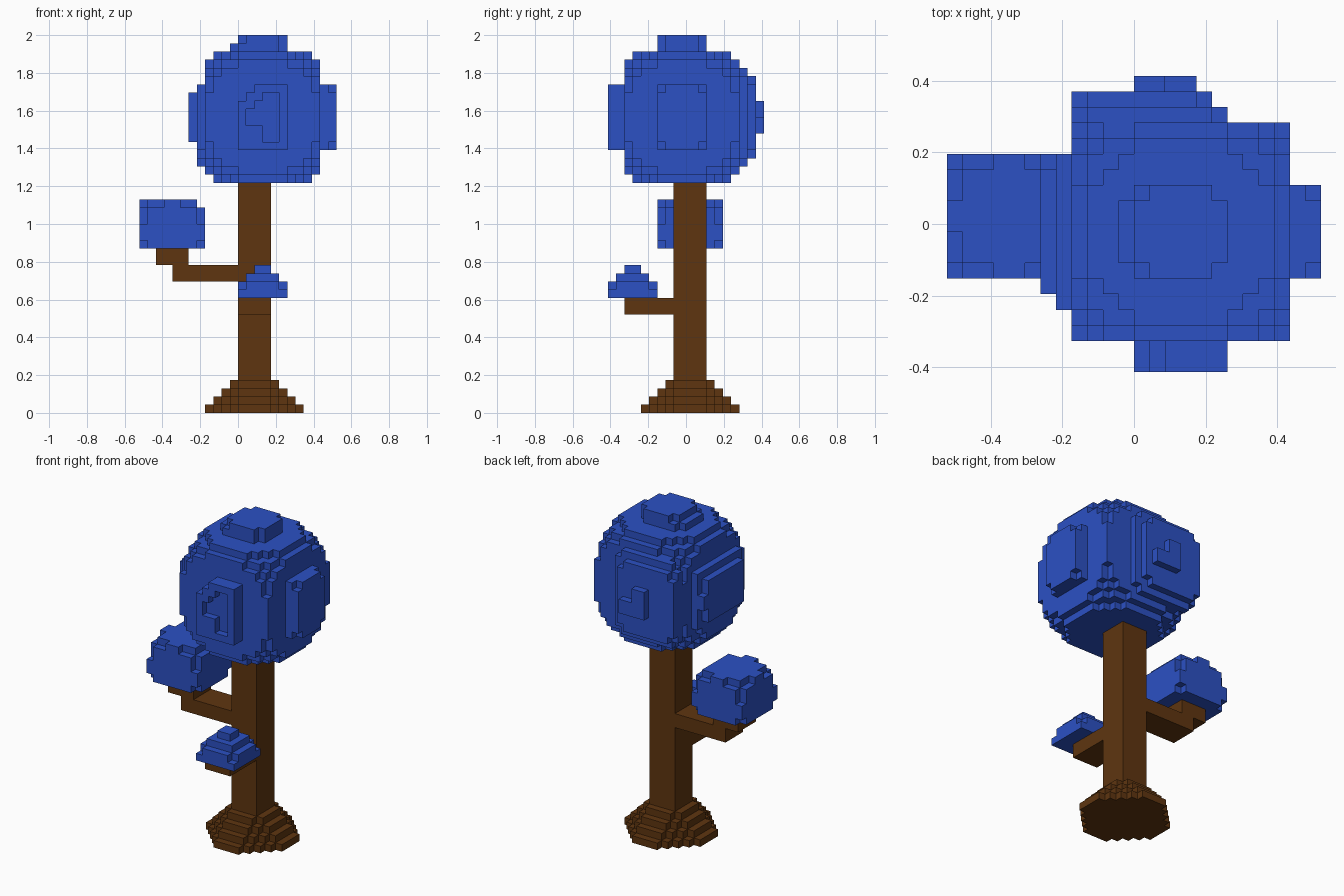
import bpy, bmesh
from mathutils import Vector

cube = bpy.data.objects.get("Cube")
if cube:
    bpy.data.objects.remove(cube, do_unlink=True)

V = 2 / 46                              # edge of one block
ORIGIN = Vector((-12, -9.5, 0))         # grid corner, in blocks


def material(name, rgb):
    m = bpy.data.materials.new(name)
    m.use_nodes = True
    m.diffuse_color = (*rgb, 1)
    bsdf = m.node_tree.nodes["Principled BSDF"]
    bsdf.inputs["Base Color"].default_value = (*rgb, 1)
    bsdf.inputs["Roughness"].default_value = 0.9
    return m


blue = material("leaf blue", (0.025, 0.082, 0.55))
brown = material("bark brown", (0.114, 0.036, 0.005))


def box(x, y, z, centre=None, radius=0):
    """Blocks in the given grid ranges, optionally rounded by a sphere."""
    cells = {(i, j, k) for i in range(*x) for j in range(*y) for k in range(*z)}
    if centre:
        c = Vector(centre)
        cells = {p for p in cells
                 if (Vector(p) + Vector((.5, .5, .5)) - c).length <= radius}
    return cells


# Trunk with flared, stepped roots
trunk = box((12, 16), (8, 12), (0, 28))
roots = set()
for k in range(4):
    h = 6 - k
    layer = box((14 - h, 14 + h), (10 - h, 10 + h), (k, k + 1))
    roots |= {p for p in layer
              if abs(p[0] - 13.5) + abs(p[1] - 9.5) <= h + 1}
roots -= trunk

# Branches
side_branch = box((4, 12), (8, 12), (16, 18)) | box((2, 6), (8, 12), (18, 20))
front_branch = box((12, 16), (2, 8), (12, 14))

# Main crown: rounded core with stepped plates on its sides
C, R = (15, 9, 36), 9.7
crown = box((8, 22), (2, 16), (28, 44), C, R)
crown |= box((11, 18), (6, 12), (44, 45), (14.5, 9, 44.5), 3.7)        # top
crown |= box((12, 18), (6, 12), (45, 46), (15, 9, 45.5), 3.4)
crown |= box((22, 23), (6, 12), (32, 40))                              # left
crown |= box((23, 24), (6, 12), (32, 40), (23.5, 9, 36), 4.2)
crown |= box((6, 7), (5, 14), (33, 39), C, R)                          # right
crown |= box((7, 8), (4, 14), (30, 40), C, R)
crown |= box((12, 18), (0, 2), (32, 40))                               # front
crown -= box((12, 13), (0, 2), (38, 40)) | box((13, 14), (0, 2), (39, 40))
crown -= box((15, 17), (0, 1), (33, 39)) | box((13, 15), (0, 1), (35, 37))
crown -= box((14, 15), (0, 1), (37, 38))
crown |= box((8, 18), (16, 17), (30, 42), (13, 9.5, 36), R)            # back
crown |= box((8, 17), (17, 18), (31, 41), (12.5, 9.5, 36), R)
crown |= box((12, 14), (18, 19), (34, 38)) | box((14, 16), (18, 19), (34, 36))

# Smaller leaf clusters on the branches
side_leaves = box((0, 8), (6, 14), (20, 26), (4, 10, 22.2), 5)
side_leaves -= box((7, 8), (6, 14), (25, 26))
front_leaves = box((12, 18), (0, 6), (14, 15))
front_leaves |= box((12, 18), (0, 6), (15, 16), (15, 3, 15.5), 3)
front_leaves |= box((13, 17), (1, 5), (16, 17)) | box((14, 16), (2, 4), (17, 18))

PARTS = [("trunk", trunk, brown), ("roots", roots, brown),
         ("side_branch", side_branch, brown),
         ("front_branch", front_branch, brown),
         ("crown", crown, blue), ("side_leaves", side_leaves, blue),
         ("front_leaves", front_leaves, blue)]
SOLID = set().union(*(cells for _, cells, _ in PARTS))


def build(name, cells, mat):
    """Mesh the outward faces of a set of blocks."""
    bm = bmesh.new()
    verts = {}

    def vert(p):
        key = tuple(round(c) for c in p)
        if key not in verts:
            verts[key] = bm.verts.new((Vector(key) + ORIGIN) * V)
        return verts[key]

    for cell in sorted(cells):
        for axis in range(3):
            for side in (0, 1):
                near = list(cell)
                near[axis] += 2 * side - 1
                if tuple(near) in SOLID:
                    continue
                start = Vector(cell)
                start[axis] += side
                u, w = Vector((0, 0, 0)), Vector((0, 0, 0))
                u[(axis + 1) % 3] = 1
                w[(axis + 2) % 3] = 1
                loop = [start, start + u, start + u + w, start + w]
                bm.faces.new([vert(p) for p in (loop if side else loop[::-1])])

    # Join coplanar squares into larger flat faces
    bmesh.ops.dissolve_limit(bm, angle_limit=0.01, verts=bm.verts[:],
                             edges=bm.edges[:])
    mesh = bpy.data.meshes.new(name)
    bm.to_mesh(mesh)
    bm.free()
    mesh.materials.append(mat)
    obj = bpy.data.objects.new(name, mesh)
    bpy.context.collection.objects.link(obj)


for part in PARTS:
    build(*part)
